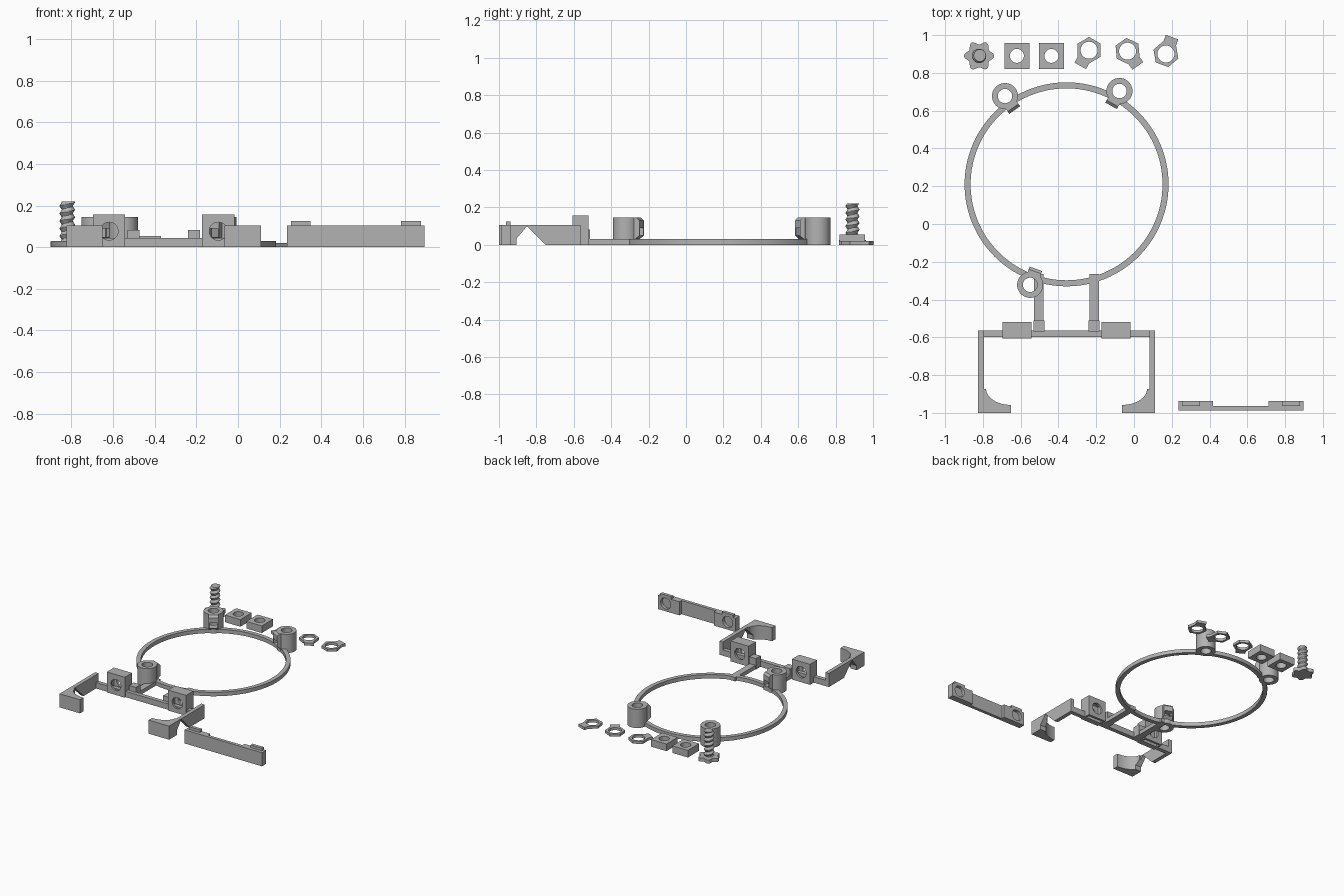
import bpy, bmesh
from math import sin, cos, pi, atan2

if bpy.data.objects.get("Cube"):
    bpy.data.objects.remove(bpy.data.objects["Cube"])

grey = bpy.data.materials.new("plain grey")
grey.use_nodes = True
grey.diffuse_color = (0.45, 0.45, 0.45, 1)
grey.node_tree.nodes["Principled BSDF"].inputs["Base Color"].default_value = grey.diffuse_color


def finish(name, bm):
    bmesh.ops.recalc_face_normals(bm, faces=bm.faces)
    mesh = bpy.data.meshes.new(name)
    bm.to_mesh(mesh)
    bm.free()
    mesh.materials.append(grey)
    obj = bpy.data.objects.new(name, mesh)
    bpy.context.collection.objects.link(obj)
    return obj


def prism(name, outline, lo, hi, axis="z"):
    """Extrude a flat outline between two positions along an axis."""
    place = {"x": lambda a, b, t: (t, a, b),
             "y": lambda a, b, t: (a, t, b),
             "z": lambda a, b, t: (a, b, t)}[axis]
    bm = bmesh.new()
    low = [bm.verts.new(place(a, b, lo)) for a, b in outline]
    top = [bm.verts.new(place(a, b, hi)) for a, b in outline]
    bm.faces.new(low)
    bm.faces.new(top)
    for i in range(len(low)):
        j = (i + 1) % len(low)
        bm.faces.new((low[i], low[j], top[j], top[i]))
    return finish(name, bm)


def box(name, x, y, z):
    outline = [(x[0], y[0]), (x[1], y[0]), (x[1], y[1]), (x[0], y[1])]
    return prism(name, outline, z[0], z[1])


def circle(cx, cy, r, n=40, turn=0.0):
    return [(cx + r * cos(turn + 2 * pi * i / n), cy + r * sin(turn + 2 * pi * i / n))
            for i in range(n)]


def activate(obj):
    bpy.ops.object.select_all(action="DESELECT")
    obj.select_set(True)
    bpy.context.view_layer.objects.active = obj


def combine(obj, other, operation="DIFFERENCE"):
    mod = obj.modifiers.new("combine", "BOOLEAN")
    mod.operation, mod.object, mod.solver = operation, other, "EXACT"
    activate(obj)
    bpy.ops.object.modifier_apply(modifier=mod.name)
    bpy.data.objects.remove(other)
    return obj


def smooth(obj):
    activate(obj)
    bpy.ops.object.shade_smooth_by_angle()


def turned(points, centre, angle):
    c, s = cos(angle), sin(angle)
    return [(centre[0] + c * a - s * b, centre[1] + s * a + c * b) for a, b in points]


CX, CY = -0.357, 0.21          # ring centre; the bracket mirrors about CX
POSTS = [(-0.683, 0.677), (-0.077, 0.704), (-0.55, -0.322)]
NUTS = [(-0.034, 0.915), (-0.238, 0.92), (0.169, 0.90)]

# Thin ring with screw holes clear of it
ring = prism("ring", circle(CX, CY, 0.54, 128), 0, 0.03)
combine(ring, prism("cutter", circle(CX, CY, 0.508, 128), -1, 1))
for p in POSTS:
    combine(ring, prism("cutter", circle(*p, 0.038), -1, 1))
smooth(ring)

# Screw posts with an inward spout and nut pocket, and a tabbed nut for each
for i, (p, n) in enumerate(zip(POSTS, NUTS)):
    inward = atan2(CY - p[1], CX - p[0])
    post = prism(f"screw_post_{i + 1}", circle(*p, 0.069, 48), 0, 0.145)
    side = [(0, 0.0), (0.06, 0.0), (0.065, 0.03), (0.09, 0.05), (0.09, 0.13),
            (0.075, 0.145), (0, 0.145)]
    spout = prism("spout", side, -0.035, 0.035, "y")
    spout.location = (*p, 0)
    spout.rotation_euler.z = inward
    bpy.context.view_layer.update()
    combine(post, spout, "UNION")
    combine(post, prism("cutter", circle(*p, 0.038), -1, 1))
    pocket = turned(circle(0, 0, 0.057, 6, pi / 6), p, inward)
    combine(post, prism("cutter", pocket, 0.05, 0.09))
    channel = [(0, -0.028), (0.12, -0.028), (0.12, 0.028), (0, 0.028)]
    combine(post, prism("cutter", turned(channel, p, inward), 0.05, 0.09))
    smooth(post)

    nut = prism(f"tabbed_nut_{i + 1}", turned(circle(0, 0, 0.07, 6, pi / 6), n, inward), 0, 0.02)
    tab = [(0, -0.035), (0.095, -0.035), (0.095, 0.035), (0, 0.035)]
    combine(nut, prism("tab", turned(tab, n, inward), 0, 0.02), "UNION")
    combine(nut, prism("cutter", circle(*n, 0.045), -1, 1))
    smooth(nut)

# Square nuts
for i, x in enumerate((-0.62, -0.437)):
    nut = box(f"square_nut_{i + 1}", (x - 0.066, x + 0.066), (0.82, 0.957), (0, 0.055))
    combine(nut, prism("cutter", circle(x, 0.89, 0.037), -1, 1))
    smooth(nut)

# Thumb screw: lobed head and helical thread
SX, SY = -0.82, 0.89
lobes = []
for i in range(72):
    a = 2 * pi * i / 72
    r = 0.07 + 0.01 * cos(6 * a)
    lobes.append((SX + r * cos(a), SY + r * sin(a)))
smooth(prism("screw_head", lobes, 0, 0.027))

bm = bmesh.new()
rows, sides, pitch = 60, 28, 0.036
levels = []
for k in range(rows + 1):
    z = 0.02 + 0.2 * k / rows
    level = []
    for i in range(sides):
        a = 2 * pi * i / sides
        wave = abs(2 * ((z / pitch - i / sides) % 1) - 1)
        r = 0.026 + 0.012 * wave
        level.append(bm.verts.new((SX + r * cos(a), SY + r * sin(a), z)))
    levels.append(level)
for low, top in zip(levels, levels[1:]):
    for i in range(sides):
        j = (i + 1) % sides
        bm.faces.new((low[i], low[j], top[j], top[i]))
bm.faces.new(levels[0])
bm.faces.new(levels[-1])
smooth(finish("screw_thread", bm))

# Bracket crossbar
box("crossbar", (CX - 0.468, CX + 0.468), (-0.597, -0.565), (0, 0.045))

for word, s in (("right", -1), ("left", 1)):
    def span(a, b):
        return sorted((CX + s * a, CX + s * b))

    # Side arm with a curved foot and a triangular notch
    curve = [(0.293 + 0.133 * sin(t * pi / 24), -0.873 - 0.085 * cos(t * pi / 24))
             for t in range(13)]
    outline = [(0.468, -0.565), (0.468, -1), (0.293, -1)] + curve + [(0.438, -0.873), (0.438, -0.565)]
    arm = prism(f"{word}_side_arm", [(CX + s * a, b) for a, b in outline], 0, 0.105)
    notch = [(-0.905, -0.05), (-0.905, 0.035), (-0.85, 0.1), (-0.75, 0), (-0.75, -0.05)]
    combine(arm, prism("cutter", notch, -2, 2, "x"))
    smooth(arm)

    # Clamp housing with a through hole and a slot for a square nut
    mid = CX + s * 0.262
    clamp = box(f"{word}_clamp", (mid - 0.077, mid + 0.077), (-0.607, -0.52), (0, 0.158))
    combine(clamp, box("cutter", (mid - 0.066, mid + 0.066), (-0.592, -0.537), (-0.1, 0.143)))
    combine(clamp, prism("cutter", circle(mid, 0.077, 0.043), -2, 2, "y"))
    smooth(clamp)

    # Strut to the ring, with a raised heel
    box(f"{word}_strut", span(0.122, 0.172), (-0.57, -0.265), (0, 0.03))
    box(f"{word}_strut_heel", span(0.117, 0.175), (-0.57, -0.512), (0, 0.083))

# Separate clamping bar: thin middle, thick recessed pads and top tabs
BX = 0.566
box("clamping_bar", (BX - 0.33, BX + 0.33), (-0.988, -0.963), (0, 0.105))
for word, s in (("right", -1), ("left", 1)):
    x = sorted((BX + s * 0.147, BX + s * 0.331))
    pad = box(f"{word}_bar_pad", x, (-0.988, -0.938), (0, 0.105))
    combine(pad, prism("cutter", circle(BX + s * 0.265, 0.06, 0.043), -0.962, -0.9, "y"))
    smooth(pad)
    x = sorted((BX + s * 0.217, BX + s * 0.312))
    box(f"{word}_bar_tab", x, (-0.963, -0.938), (0.1, 0.125))
